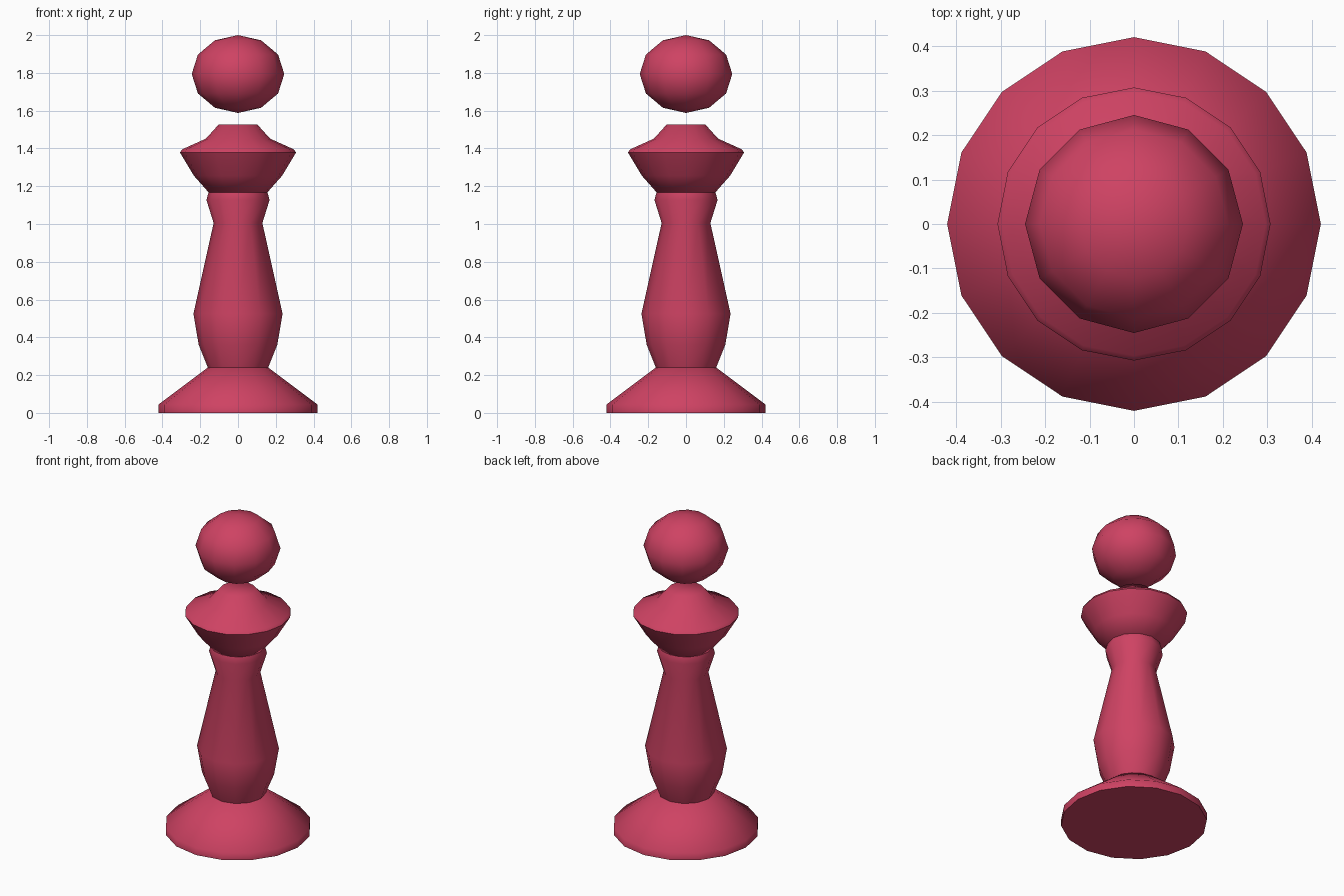
import bpy, bmesh, math

if "Cube" in bpy.data.objects:
    bpy.data.objects.remove(bpy.data.objects["Cube"])

mat = bpy.data.materials.new("raspberry_red")
mat.diffuse_color = (0.62, 0.055, 0.125, 1)
mat.use_nodes = True
mat.node_tree.nodes["Principled BSDF"].inputs["Base Color"].default_value = mat.diffuse_color


def finish(obj):
    obj.data.materials.append(mat)
    bpy.ops.object.select_all(action='DESELECT')
    obj.select_set(True)
    bpy.context.view_layer.objects.active = obj
    bpy.ops.object.shade_smooth_by_angle(angle=math.radians(60))


def lathe(name, profile, sides):
    """Revolve (radius, height) points around z and cap both ends."""
    bm = bmesh.new()
    rings = []
    for r, z in profile:
        rings.append([bm.verts.new((r * math.cos(2 * math.pi * i / sides),
                                    r * math.sin(2 * math.pi * i / sides), z))
                      for i in range(sides)])
    for lo, hi in zip(rings, rings[1:]):
        for i in range(sides):
            j = (i + 1) % sides
            bm.faces.new((lo[i], lo[j], hi[j], hi[i]))
    bm.faces.new(rings[0][::-1])
    bm.faces.new(rings[-1])
    mesh = bpy.data.meshes.new(name)
    bm.to_mesh(mesh)
    bm.free()
    obj = bpy.data.objects.new(name, mesh)
    bpy.context.collection.objects.link(obj)
    finish(obj)


# Flared foot
lathe("base", [(0.42, 0), (0.42, 0.045), (0.16, 0.24)], 16)

# Baluster body
lathe("body", [(0.16, 0.24), (0.208, 0.36), (0.236, 0.525), (0.129, 1.005),
               (0.167, 1.127), (0.156, 1.168)], 12)

# Wide collar
lathe("collar", [(0.156, 1.168), (0.233, 1.255), (0.307, 1.378), (0.296, 1.395),
                 (0.17, 1.452), (0.102, 1.527)], 16)

# Floating, slightly flattened ball
bpy.ops.mesh.primitive_uv_sphere_add(segments=12, ring_count=6, radius=1,
                                     location=(0, 0, 1.794))
head = bpy.context.object
head.name = "head_ball"
head.scale = (0.245, 0.245, 0.206)
bpy.ops.object.transform_apply(location=False, rotation=False, scale=True)
finish(head)
